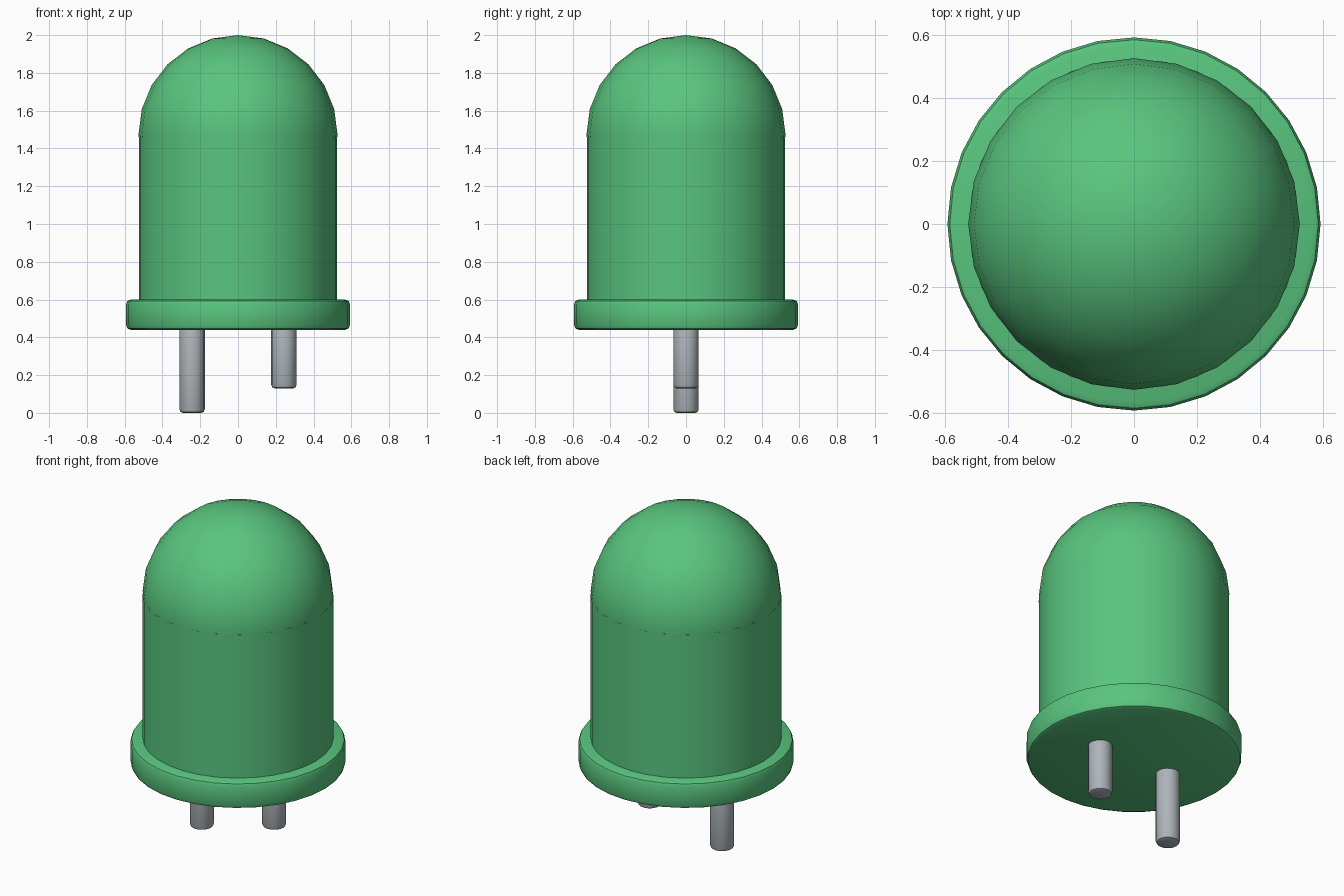
import bpy, math

if "Cube" in bpy.data.objects:
    bpy.data.objects.remove(bpy.data.objects["Cube"])


def paint(name, color):
    mat = bpy.data.materials.new(name)
    mat.diffuse_color = color
    mat.use_nodes = True
    mat.node_tree.nodes["Principled BSDF"].inputs["Base Color"].default_value = mat.diffuse_color
    return mat


green = paint("green_lens", (0.10, 0.56, 0.21, 1))
metal = paint("lead_metal", (0.42, 0.46, 0.49, 1))


def finish(obj, name, mat):
    obj.name = name
    obj.data.materials.append(mat)
    bpy.ops.object.shade_smooth_by_angle(angle=math.radians(40))


def cylinder(name, x, radius, z0, z1, sides, mat, bevel=0):
    bpy.ops.mesh.primitive_cylinder_add(vertices=sides, radius=radius, depth=z1 - z0,
                                        location=(x, 0, (z0 + z1) / 2))
    obj = bpy.context.object
    if bevel:
        mod = obj.modifiers.new("rounded_rim", "BEVEL")
        mod.width = bevel
        mod.segments = 2
        mod.limit_method = 'ANGLE'
        mod.angle_limit = math.radians(40)
        bpy.ops.object.modifier_apply(modifier=mod.name)
    finish(obj, name, mat)


# Lens: straight body with a domed top
cylinder("lens_body", 0, 0.525, 0.52, 1.47, 32, green)
bpy.ops.mesh.primitive_uv_sphere_add(segments=24, ring_count=12, radius=0.527,
                                     location=(0, 0, 1.473))
finish(bpy.context.object, "lens_dome", green)

# Base flange
cylinder("base_flange", 0, 0.593, 0.44, 0.60, 32, green, 0.025)

# Long and short leads
cylinder("long_lead", -0.243, 0.067, 0.0, 0.50, 16, metal, 0.018)
cylinder("short_lead", 0.243, 0.067, 0.13, 0.50, 16, metal, 0.018)
